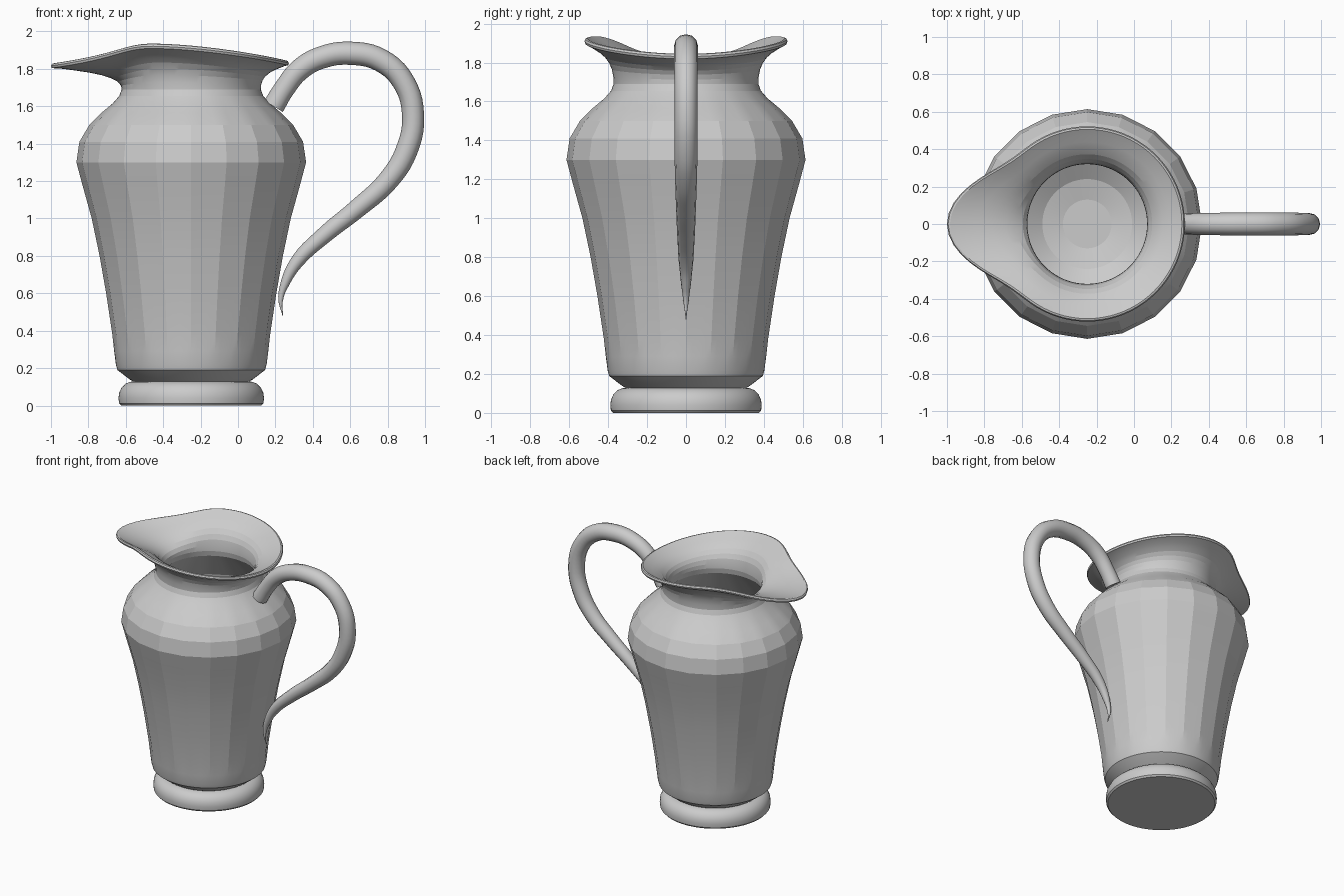
import bpy, bmesh, math

cube = bpy.data.objects.get("Cube")
if cube:
    bpy.data.objects.remove(cube, do_unlink=True)

SEGMENTS, SIDES = 80, 20
AXIS_X = -0.25

clay = bpy.data.materials.new("grey clay")
clay.use_nodes = True
GREY = (0.6, 0.6, 0.6, 1)
clay.diffuse_color = GREY
clay.node_tree.nodes["Principled BSDF"].inputs["Base Color"].default_value = GREY


def smooth(t):
    t = min(max(t, 0), 1)
    return t * t * (3 - 2 * t)


def ring(radius, z, facet=0):
    """Circle, blended towards a flat-sided polygon by the facet amount."""
    points = []
    step = 2 * math.pi / SIDES
    for i in range(SEGMENTS):
        a = 2 * math.pi * i / SEGMENTS
        chord = math.cos(step / 2) / math.cos(a % step - step / 2)
        r = radius * (1 + facet * (chord - 1))
        points.append((AXIS_X + r * math.cos(a), r * math.sin(a), z))
    return points


def lip_ring(neck_r, neck_z, f, h, inset=0, lift=0):
    """Ring between the round neck and the teardrop, wavy rim."""
    points = []
    for i in range(SEGMENTS):
        a = 2 * math.pi * i / SEGMENTS
        deg = math.degrees(min(a, 2 * math.pi - a))
        rim_r = 0.522 + 0.228 * smooth((deg - 120) / 60) ** 2 - inset
        if deg < 115:
            rim_z = 1.825 + 0.09 * smooth(deg / 115)
        else:
            rim_z = 1.81 + 0.105 * smooth((180 - deg) / 65)
        r = neck_r + f * (rim_r - neck_r)
        z = neck_z + h * (rim_z + lift - neck_z)
        points.append((AXIS_X + r * math.cos(a), r * math.sin(a), z))
    return points


def finish(obj, angle):
    bpy.ops.object.select_all(action='DESELECT')
    obj.select_set(True)
    bpy.context.view_layer.objects.active = obj
    bpy.ops.object.shade_smooth_by_angle(angle=math.radians(angle))


def loft(name, rings, angle):
    """Bridge rings in order and close both ends."""
    bm = bmesh.new()
    loops = [[bm.verts.new(p) for p in points] for points in rings]
    for low, high in zip(loops, loops[1:]):
        for i in range(SEGMENTS):
            j = (i + 1) % SEGMENTS
            bm.faces.new((low[i], low[j], high[j], high[i]))
    bm.faces.new(loops[0][::-1])
    bm.faces.new(loops[-1])
    bmesh.ops.recalc_face_normals(bm, faces=bm.faces[:])
    mesh = bpy.data.meshes.new(name)
    bm.to_mesh(mesh)
    bm.free()
    mesh.materials.append(clay)
    obj = bpy.data.objects.new(name, mesh)
    bpy.context.collection.objects.link(obj)
    finish(obj, angle)


# Rounded foot
foot = [(0.375, 0), (0.386, 0.012), (0.389, 0.04), (0.385, 0.07),
        (0.372, 0.097), (0.352, 0.116), (0.33, 0.126), (0.3, 0.13)]
loft("foot", [ring(r, z) for r, z in foot], 35)

# Faceted vessel: outer wall, flared lip, inner wall and floor
outer = [(0.305, 0.125, 0), (0.33, 0.14, 0), (0.395, 0.19, 0), (0.403, 0.22, 0),
         (0.412, 0.29, 0.4), (0.422, 0.38, 1), (0.455, 0.6, 1), (0.49, 0.8, 1),
         (0.532, 1.0, 1), (0.582, 1.18, 1), (0.614, 1.3, 1), (0.598, 1.41, 1),
         (0.545, 1.5, 1), (0.48, 1.565, 0.7), (0.42, 1.615, 0.3),
         (0.385, 1.655, 0), (0.372, 1.69, 0)]
flare = [(0.01, 0.17), (0.06, 0.35), (0.15, 0.5), (0.29, 0.64),
         (0.46, 0.75), (0.65, 0.84), (0.84, 0.92)]
inner = [(0.32, 1.69, 0), (0.328, 1.65, 0), (0.4, 1.57, 0.5), (0.54, 1.41, 1),
         (0.56, 1.3, 1), (0.48, 1.0, 1), (0.41, 0.6, 1), (0.37, 0.35, 1),
         (0.32, 0.25, 0), (0.24, 0.2, 0), (0.13, 0.175, 0)]

rings = [ring(*row) for row in outer]
rings += [lip_ring(0.372, 1.69, f, h) for f, h in flare]
rings += [lip_ring(0.372, 1.69, 1, 1, inset, lift)
          for inset, lift in [(0.004, -0.006), (0, 0.006), (0.006, 0.017), (0.016, 0.02)]]
rings += [lip_ring(0.32, 1.69, f, h, 0.02, 0.018) for f, h in reversed(flare)]
rings += [ring(*row) for row in inner]
loft("jug_body", rings, 12)

# Looped handle tapering to a point: x, z, radius
path = [(0.19, 1.6, 0.058), (0.245, 1.69, 0.056), (0.33, 1.795, 0.058),
        (0.45, 1.862, 0.06), (0.61, 1.883, 0.062), (0.765, 1.845, 0.062),
        (0.885, 1.73, 0.06), (0.936, 1.55, 0.059), (0.9, 1.36, 0.059),
        (0.8, 1.2, 0.056), (0.64, 1.055, 0.051), (0.46, 0.91, 0.045),
        (0.32, 0.775, 0.037), (0.25, 0.65, 0.024), (0.228, 0.56, 0.012),
        (0.24, 0.48, 0.002)]
curve = bpy.data.curves.new("handle", 'CURVE')
curve.dimensions = '3D'
curve.bevel_depth = 1
curve.bevel_resolution = 4
curve.resolution_u = 5
curve.use_fill_caps = True
spline = curve.splines.new('BEZIER')
spline.radius_interpolation = 'CARDINAL'
spline.bezier_points.add(len(path) - 1)
for point, (x, z, radius) in zip(spline.bezier_points, path):
    point.co = (x, 0, z)
    point.radius = radius
    point.handle_left_type = point.handle_right_type = 'AUTO'
curve.materials.append(clay)
handle = bpy.data.objects.new("handle", curve)
bpy.context.collection.objects.link(handle)
bpy.ops.object.select_all(action='DESELECT')
handle.select_set(True)
bpy.context.view_layer.objects.active = handle
bpy.ops.object.convert(target='MESH')
finish(bpy.context.view_layer.objects.active, 40)
